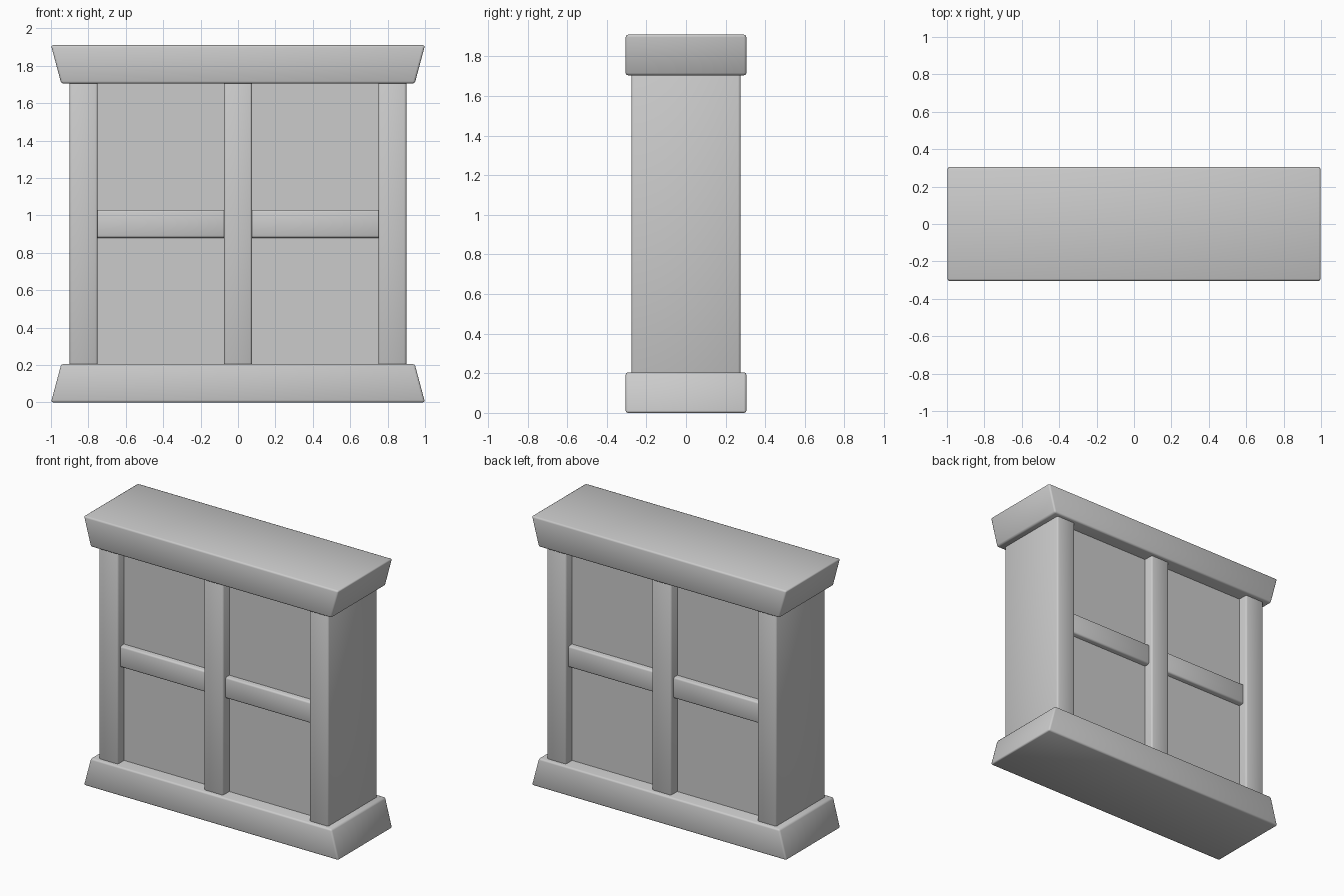
import bpy
import bmesh

cube = bpy.data.objects.get("Cube")
if cube:
    bpy.data.objects.remove(cube, do_unlink=True)

GREY = (0.6, 0.6, 0.6)
mat = bpy.data.materials.new("plain grey")
mat.use_nodes = True
mat.diffuse_color = (*GREY, 1)
mat.node_tree.nodes["Principled BSDF"].inputs["Base Color"].default_value = (*GREY, 1)


def block(name, x, y, z, bevel=0.012, top=1.0, bottom=1.0):
    """Softly bevelled box from (min, max) ranges; top/bottom scale the width."""
    bm = bmesh.new()
    bmesh.ops.create_cube(bm, size=1)
    for v in bm.verts:
        taper = top if v.co.z > 0 else bottom
        v.co.x = (x[0] if v.co.x < 0 else x[1]) * taper
        v.co.y = y[0] if v.co.y < 0 else y[1]
        v.co.z = z[0] if v.co.z < 0 else z[1]
    if bevel:
        bmesh.ops.bevel(bm, geom=bm.edges[:], offset=bevel, segments=2,
                        profile=0.5, affect='EDGES')
    mesh = bpy.data.meshes.new(name)
    bm.to_mesh(mesh)
    bm.free()
    for face in mesh.polygons:
        face.use_smooth = bool(bevel)
    mesh.materials.append(mat)
    obj = bpy.data.objects.new(name, mesh)
    bpy.context.collection.objects.link(obj)
    return obj


# Plinth and cornice, flared outwards at the ends
depth = (-0.305, 0.305)
block("base", (-1, 1), depth, (0, 0.205), top=0.945)
block("cornice", (-1, 1), depth, (1.705, 1.91), bottom=0.945)

# Upright posts, sunk slightly into the plinth and cornice
post_y, post_z = (-0.275, 0.275), (0.18, 1.73)
block("left_post", (0.75, 0.9), post_y, post_z)
block("right_post", (-0.9, -0.75), post_y, post_z)
block("middle_post", (-0.075, 0.075), post_y, post_z)

# Recessed panels and the cross rails in each bay
for side, x in (("left", (0.06, 0.77)), ("right", (-0.77, -0.06))):
    block(side + "_panel", x, (-0.205, 0.205), (0.18, 1.73), bevel=0)
    block(side + "_rail", x, (-0.245, 0.245), (0.88, 1.03))
